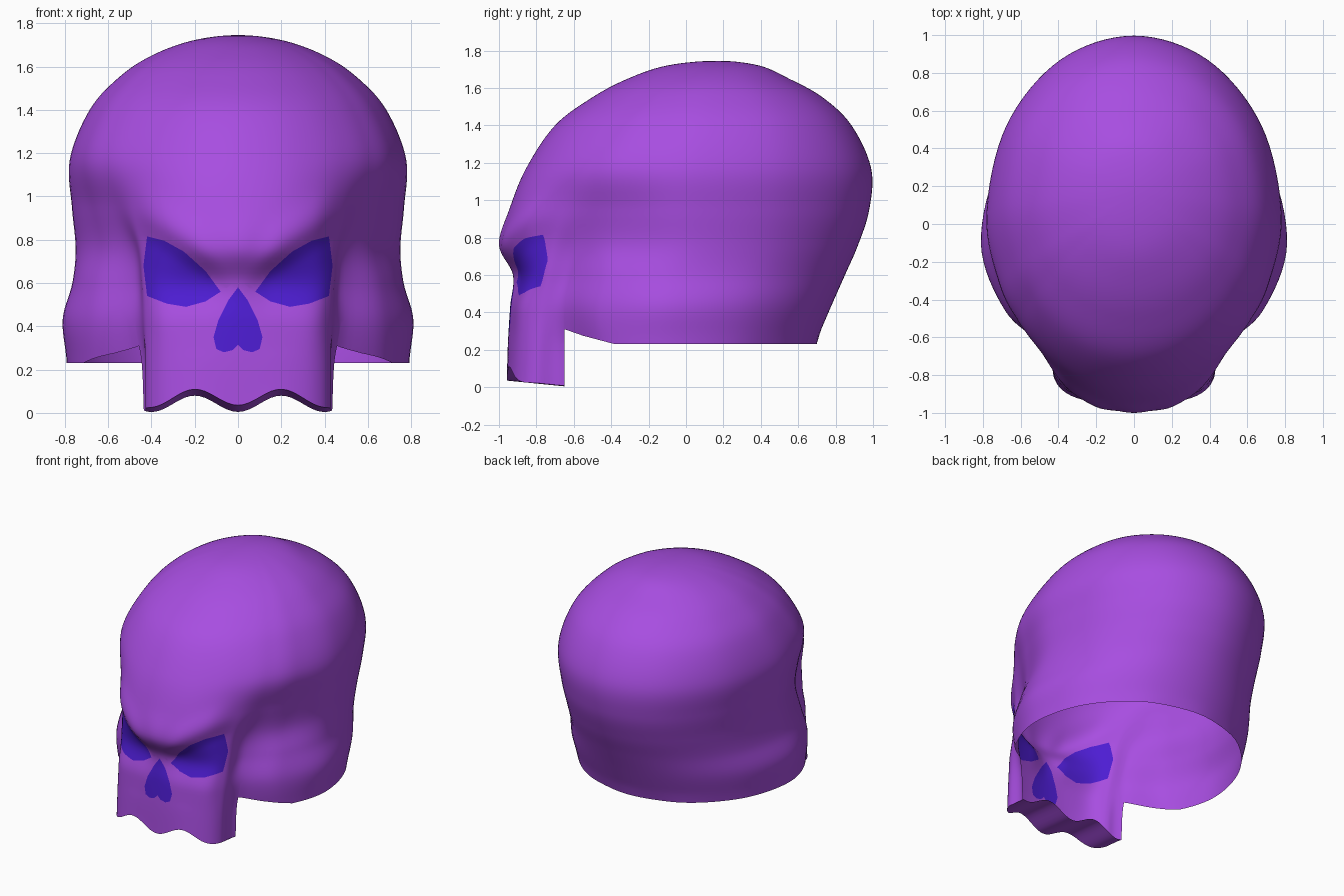
import bpy, bmesh, math
from mathutils import Vector

if "Cube" in bpy.data.objects:
    bpy.data.objects.remove(bpy.data.objects["Cube"])

# Explicit half cross-sections: z, front y, face/temple points, widest x, its y, back y
LOW = [
    (0.00, -.958, [(.2, -.945), (.35, -.90), (.425, -.81), (.435, -.65), (.66, -.42)], .78, -.10, .60),
    (0.23, -.952, [(.2, -.935), (.35, -.89), (.425, -.80), (.445, -.65), (.68, -.44)], .79, -.10, .69),
    (0.43, -.940, [(.2, -.92), (.35, -.88), (.425, -.79), (.475, -.65), (.68, -.46)], .81, -.10, .775),
    (0.60, -.925, [(.2, -.905), (.36, -.855), (.435, -.77), (.475, -.62), (.66, -.41)], .765, -.05, .85),
    (0.76, -1.0, [(.2, -.95), (.36, -.86), (.445, -.74), (.49, -.59), (.63, -.37)], .75, 0, .92),
    (0.95, -.945, [(.2, -.915), (.36, -.83), (.48, -.69), (.56, -.54), (.67, -.33)], .767, .02, .98),
]
# Dome cross-sections: z, front y, half width, widest y, back y
HIGH = [(1.17, -.855, .777, .05, .99), (1.40, -.70, .685, .1, .885),
        (1.55, -.50, .55, .11, .73), (1.65, -.31, .40, .13, .55), (1.72, -.10, .21, .15, .39)]
APEX = Vector((0, .17, 1.745))


def arc(w, yc, yb, z):
    return [Vector((w * math.cos(a), yc + (yb - yc) * math.sin(a), z))
            for a in (0, math.pi / 6, math.pi / 3, math.pi / 2)]


levels = []
for z, yf, pts, w, yc, yb in LOW:
    levels.append([Vector((0, yf, z))] + [Vector((x, y, z)) for x, y in pts] + arc(w, yc, yb, z))
for z, yf, w, yc, yb in HIGH:
    front = [Vector((w * math.sin(a), yc + (yf - yc) * math.cos(a), z))
             for a in (math.radians(d) for d in (0, 14, 27, 39, 51, 66))]
    levels.append(front + arc(w, yc, yb, z))
levels.append([APEX.copy() for _ in levels[0]])
ghost = [Vector((2 * APEX.x - p.x, 2 * APEX.y - p.y, p.z)) for p in levels[-2]]
levels = [[p * 2 - q for p, q in zip(levels[0], levels[1])]] + levels + [ghost]


def catmull(p, t):
    a, b, c, d = p
    return 0.5 * (2 * b + (c - a) * t + (2 * a - 5 * b + 4 * c - d) * t * t
                  + (3 * b - a - 3 * c + d) * t ** 3)


def smooth(a, b, v):
    t = min(1, max(0, (v - a) / (b - a)))
    return t * t * (3 - 2 * t)


def detail(p):
    """Eye sockets under a slanting brow, and the scalloped jaw edge."""
    x, y, z = p
    if y < -.5:
        brow = .58 + .62 * x
        hollow = smooth(-.08, .06, brow - z) * smooth(.40, .60, z)
        hollow *= smooth(.0, .16, x) * (1 - smooth(.40, .50, x))
        ridge = math.exp(-((z - brow - .10) / .09) ** 2) * smooth(.06, .2, x) * (1 - smooth(.35, .55, x))
        y += .03 * hollow - .02 * ridge
    if z < .3:
        wave = .035 + .0375 * (1 - math.cos(2 * math.pi * x / .4)) - .1 * (y + .955)
        z += wave * (1 - z / .3)
    return Vector((x, y, z))


# Half of the skull shell as a smooth lofted grid
SUB, ROWS = 8, 7
bm = bmesh.new()
grid = []
for i in range(1, len(levels) - 2):
    for s in range(ROWS + (i == len(levels) - 3)):
        ctrl = [catmull([levels[i + k][j] for k in (-1, 0, 1, 2)], s / ROWS) for j in range(10)]
        flip = lambda v: Vector((-v.x, v.y, v.z))
        ctrl = [flip(ctrl[1])] + ctrl + [flip(ctrl[-2])]
        row = [catmull(ctrl[j:j + 4], t / SUB) for j in range(9) for t in range(SUB)] + [ctrl[-2]]
        row[0].x = row[-1].x = 0
        grid.append([bm.verts.new(detail(p)) for p in row])
for r, q in zip(grid, grid[1:]):
    for j in range(len(r) - 1):
        bm.faces.new((r[j], r[j + 1], q[j + 1], q[j]))

# Underside of the upper jaw
edge = [v for v in grid[0] if v.co.y < -.655]
back = [bm.verts.new((v.co.x, -.65, v.co.z - .1 * (-.65 - v.co.y))) for v in edge]
for k in range(len(edge) - 1):
    bm.faces.new((edge[k], back[k], back[k + 1], edge[k + 1]))
# the apex collapses to one vertex
bmesh.ops.remove_doubles(bm, verts=bm.verts, dist=1e-5)


def cut(co, no, test):
    faces = [f for f in bm.faces if test(f.calc_center_median())]
    geom = set(faces) | {e for f in faces for e in f.edges} | {v for f in faces for v in f.verts}
    bmesh.ops.bisect_plane(bm, geom=list(geom), dist=1e-5, plane_co=co, plane_no=no)


# Trim the open base: vertical jaw end, cheek notch, flat back rim
rim = [(-.65, .31), (-.55, .275), (-.38, .23), (1.2, .23)]
cut((0, -.65, 0), (0, 1, 0), lambda c: c.z < .4)
for (y0, z0), (y1, z1) in zip(rim, rim[1:]):
    cut((0, y0, z0), (0, z0 - z1, y1 - y0), lambda c: c.z < .45 and c.y > -.68)


def rim_z(y):
    for (y0, z0), (y1, z1) in zip(rim, rim[1:]):
        if y0 <= y <= y1:
            return z0 + (z1 - z0) * (y - y0) / (y1 - y0)
    return -1


bmesh.ops.delete(bm, geom=[f for f in bm.faces if f.calc_center_median().z
                           < rim_z(f.calc_center_median().y) - 1e-5], context='FACES')

# Eye and nose areas: cut their outlines into the shell and colour the inside
EYE = [(.08, .56), (.15, .515), (.24, .49), (.33, .505), (.42, .54), (.437, .68),
       (.42, .815), (.34, .795), (.25, .745), (.15, .655)]
NOSE = [(0, .58), (.045, .52), (.09, .43), (.113, .35), (.10, .295), (.065, .28), (.025, .29), (0, .315)]


def inside(poly, x, z):
    hit = False
    for (x0, z0), (x1, z1) in zip(poly, poly[1:] + poly[:1]):
        if (z0 > z) != (z1 > z) and x < x0 + (z - z0) * (x1 - x0) / (z1 - z0):
            hit = not hit
    return hit


for poly in (EYE, NOSE):
    xs, zs = zip(*poly)
    for (x0, z0), (x1, z1) in zip(poly, poly[1:] + poly[:1]):
        if x0 == x1 == 0:
            continue
        lo = (min(x0, x1) - .03, min(z0, z1) - .03)
        hi = (max(x0, x1) + .03, max(z0, z1) + .03)
        cut((x0, 0, z0), (z1 - z0, 0, x0 - x1), lambda c: c.y < -.55 and
            lo[0] < c.x < hi[0] and lo[1] < c.z < hi[1])
    for f in bm.faces:
        c = f.calc_center_median()
        if c.y < -.55 and inside(poly, c.x, c.z):
            f.material_index = 1

bmesh.ops.recalc_face_normals(bm, faces=bm.faces)
top = max(bm.faces, key=lambda f: f.calc_center_median().z)
if top.normal.z < 0:
    bmesh.ops.reverse_faces(bm, faces=bm.faces)
mesh = bpy.data.meshes.new("skull")
bm.to_mesh(mesh)
bm.free()
skull = bpy.data.objects.new("skull", mesh)
bpy.context.collection.objects.link(skull)
for name, col in (("bone_purple", (.39, .075, .75, 1)), ("socket_blue", (.075, .012, .65, 1))):
    m = bpy.data.materials.new(name)
    m.diffuse_color = col
    m.use_nodes = True
    m.node_tree.nodes["Principled BSDF"].inputs["Base Color"].default_value = m.diffuse_color
    mesh.materials.append(m)
bpy.context.view_layer.objects.active = skull
skull.select_set(True)
bpy.ops.object.shade_smooth_by_angle(angle=math.radians(45))
mirror = skull.modifiers.new("mirror", 'MIRROR')
mirror.use_clip = True
